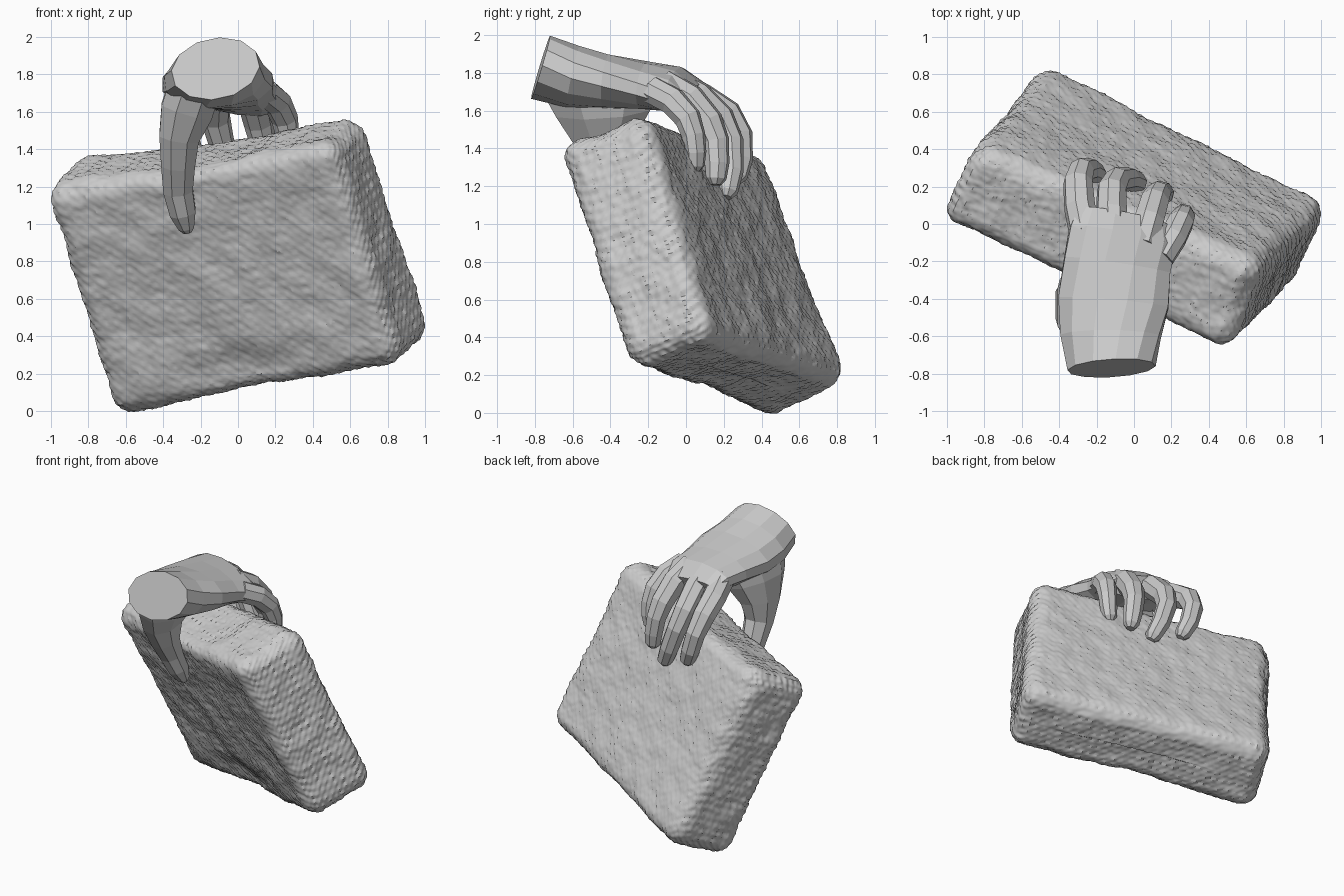
import bpy, bmesh, math
from mathutils import Vector, Matrix, noise

if "Cube" in bpy.data.objects:
    bpy.data.objects.remove(bpy.data.objects["Cube"])


def make_object(name, bm):
    bmesh.ops.recalc_face_normals(bm, faces=bm.faces)
    me = bpy.data.meshes.new(name)
    bm.to_mesh(me)
    bm.free()
    ob = bpy.data.objects.new(name, me)
    bpy.context.collection.objects.link(ob)
    return ob


def loft(bm, rings, sides):
    """Skin elliptical rings: (centre, half width, half height, side vector)."""
    pts = [Vector(r[0]) for r in rings]
    loops = []
    for i, (c, a, b, side) in enumerate(rings):
        t = (pts[min(i + 1, len(pts) - 1)] - pts[max(i - 1, 0)]).normalized()
        s = Vector(side)
        s = (s - t * s.dot(t)).normalized()
        u = s.cross(t)
        loops.append([bm.verts.new(pts[i] + s * a * math.cos(k) + u * b * math.sin(k))
                      for k in (2 * math.pi * (j + 0.5) / sides for j in range(sides))])
    for p, q in zip(loops, loops[1:]):
        for j in range(sides):
            k = (j + 1) % sides
            bm.faces.new((p[j], p[k], q[k], q[j]))
    bm.faces.new(loops[0])
    bm.faces.new(loops[-1])


def digit(name, path, widths, depths, side, sides=8):
    """Finger or thumb with a rounded tip."""
    bm = bmesh.new()
    rings = [(p, a, b, side) for p, a, b in zip(path, widths, depths)]
    end, prev = Vector(path[-1]), Vector(path[-2])
    tip = end + (end - prev).normalized() * widths[-1] * 0.6
    rings.append((tip, widths[-1] * 0.55, widths[-1] * 0.5, side))
    loft(bm, rings, sides)
    return make_object(name, bm)


# Rough stone block: rounded box, corners pulled out of square, dimples and dents
half = Vector((0.872, 0.252, 0.682))
radius = 0.115
corner_pull = {
    (1, 1, 1): (0, 0.05, -0.035), (1, -1, -1): (-0.035, -0.04, 0.03),
    (1, 1, -1): (0, -0.03, 0.015), (-1, 1, 1): (0.03, -0.03, 0),
    (-1, 1, -1): (0.025, 0.02, 0.015),
}
bm = bmesh.new()
bmesh.ops.create_cube(bm, size=2)
bmesh.ops.subdivide_edges(bm, edges=bm.edges[:], cuts=99, use_grid_fill=True)
ax = Vector((1.47, -0.675, 0.23)).normalized()
az = Vector((-0.38, -0.385, 1.14))
az = (az - ax * az.dot(ax)).normalized()
ay = az.cross(ax)
turn = Matrix((ax, ay, az)).transposed()
for v in bm.verts:
    u = v.co.copy()
    p = Vector([u[i] * half[i] for i in range(3)])
    core = Vector([max(-half[i] + radius, min(half[i] - radius, p[i])) for i in range(3)])
    n = (p - core).normalized()
    q = core + n * radius
    d = 0.014 * noise.noise(q * 2.2 + Vector((4, 1, 7))) + 0.012 * noise.noise(q * 7) - 0.006
    d += 0.004 * math.sin(q.x * 110 + q.y * 60) * math.sin(q.z * 110 - q.y * 60)
    d += 0.006 * noise.noise(q * 28)
    # hollow low on the front face, sag in the middle of the top
    if q.y < 0:
        d -= 0.03 * math.exp(-((q.x - 0.05) ** 2 / 0.12 + (q.z + 0.55) ** 2 / 0.02))
    if q.z > 0:
        d -= 0.03 * n.z * n.z * math.exp(-q.x ** 2 / 0.15)
    pull = Vector()
    for c, off in corner_pull.items():
        pull += Vector(off) * ((1 + c[0] * u.x) * (1 + c[1] * u.y) * (1 + c[2] * u.z) / 8)
    v.co = turn @ (q + n * d) + pull + Vector((0.003, 0.085, 0.79))
block = make_object("stone_block", bm)

# Palm and wrist
bm = bmesh.new()
loft(bm, [
    ((-0.12, -0.77, 1.83), 0.24, 0.17, (1, 0, 0.25)),
    ((-0.125, -0.6, 1.78), 0.275, 0.165, (1, 0, 0.12)),
    ((-0.11, -0.42, 1.755), 0.305, 0.145, (1, 0, 0.03)),
    ((-0.09, -0.22, 1.735), 0.295, 0.125, (1, -0.08, -0.08)),
    ((-0.06, -0.07, 1.715), 0.30, 0.115, (1, -0.2, -0.15)),
    ((-0.05, 0.03, 1.665), 0.27, 0.08, (1, -0.28, -0.18)),
], 12)
hand = make_object("hand", bm)

# Four fingers hooked over the back edge
fingers = {
    "index": [(-0.26, -0.06, 1.74), (-0.29, 0.09, 1.66), (-0.3, 0.22, 1.58),
              (-0.28, 0.285, 1.47), (-0.24, 0.29, 1.34), (-0.2, 0.27, 1.25)],
    "middle": [(-0.11, -0.08, 1.745), (-0.12, 0.06, 1.675), (-0.12, 0.18, 1.56),
               (-0.09, 0.235, 1.44), (-0.03, 0.24, 1.28), (0.02, 0.22, 1.17)],
    "ring": [(0.04, -0.12, 1.74), (0.08, 0.02, 1.66), (0.11, 0.12, 1.54),
             (0.13, 0.16, 1.44), (0.15, 0.165, 1.32), (0.16, 0.16, 1.24)],
    "little": [(0.14, -0.18, 1.71), (0.21, -0.07, 1.65), (0.25, 0.01, 1.56),
               (0.265, 0.04, 1.47), (0.265, 0.05, 1.38), (0.255, 0.05, 1.31)],
}
parts = []
for name, path in fingers.items():
    k = 0.9 if name == "little" else 1
    r = [x * k for x in (0.085, 0.085, 0.08, 0.07, 0.065, 0.055)]
    parts.append(digit(name + "_finger", path, r, r, (1, -0.25, 0)))

# Thumb with its broad web, pressed on the front face
parts.append(digit(
    "thumb",
    [(-0.23, -0.45, 1.74), (-0.275, -0.44, 1.6), (-0.315, -0.43, 1.46), (-0.32, -0.4, 1.32),
     (-0.32, -0.33, 1.18), (-0.295, -0.28, 1.06), (-0.275, -0.25, 0.98)],
    [0.15, 0.15, 0.115, 0.098, 0.085, 0.075, 0.045],
    [0.34, 0.27, 0.185, 0.115, 0.085, 0.075, 0.045], (1, 0, 0)))

# Merge the digits into the hand
bpy.context.view_layer.objects.active = hand
for part in parts:
    mod = hand.modifiers.new("union", 'BOOLEAN')
    mod.operation, mod.solver, mod.object = 'UNION', 'EXACT', part
    bpy.ops.object.modifier_apply(modifier=mod.name)
    bpy.data.objects.remove(part)

# The stone is shaded smooth, the hand stays faceted
bpy.ops.object.select_all(action='DESELECT')
block.select_set(True)
bpy.context.view_layer.objects.active = block
bpy.ops.object.shade_smooth_by_angle(angle=math.radians(30))
